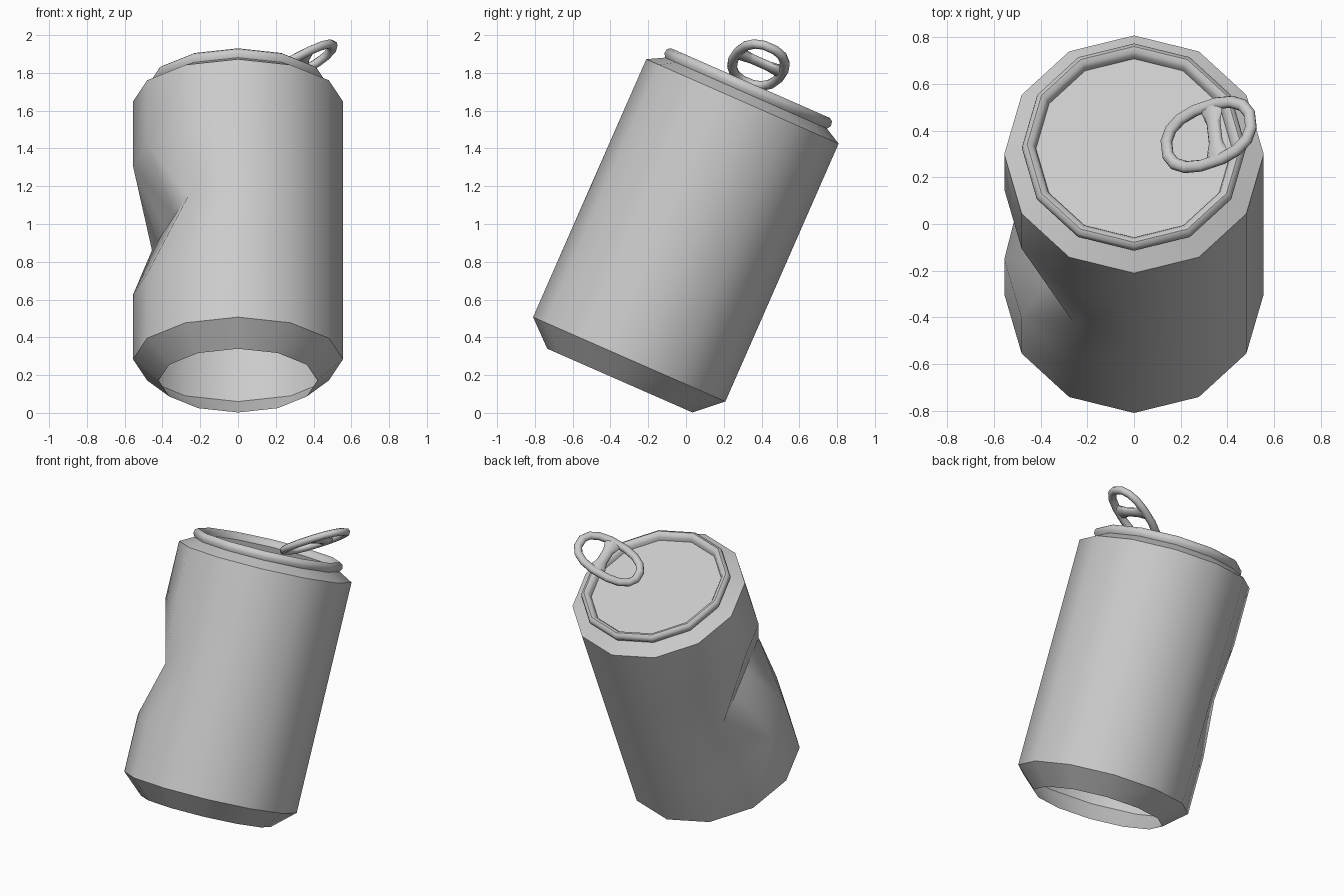
import bpy, bmesh, math
from mathutils import Matrix, Vector

if "Cube" in bpy.data.objects:
    bpy.data.objects.remove(bpy.data.objects["Cube"])

N = 12
# whole can leans back about x
LEAN = Matrix.Translation((0, -0.35, 0.171)) @ Matrix.Rotation(math.radians(-23.7), 4, 'X')


def finish(bm, name, matrix, angle=40):
    bmesh.ops.recalc_face_normals(bm, faces=bm.faces)
    me = bpy.data.meshes.new(name)
    bm.to_mesh(me)
    bm.free()
    ob = bpy.data.objects.new(name, me)
    bpy.context.collection.objects.link(ob)
    ob.matrix_world = matrix
    bpy.ops.object.select_all(action='DESELECT')
    ob.select_set(True)
    bpy.context.view_layer.objects.active = ob
    bpy.ops.object.shade_smooth_by_angle(angle=math.radians(angle))
    return ob


def lathe(bm, profile):
    rings = [[bm.verts.new((r * math.cos(2 * math.pi * i / N), r * math.sin(2 * math.pi * i / N), z))
              for i in range(N)] for r, z in profile]
    for a, b in zip(rings, rings[1:]):
        for i in range(N):
            j = (i + 1) % N
            bm.faces.new((a[i], a[j], b[j], b[i]))
    return rings


def tube(bm, pts, radii, closed, sides=8):
    n, rings = len(pts), []
    for i, p in enumerate(pts):
        nxt = pts[(i + 1) % n] if closed else pts[min(i + 1, n - 1)]
        prv = pts[i - 1] if closed else pts[max(i - 1, 0)]
        side = Vector((0, 0, 1)).cross(nxt - prv).normalized()
        rings.append([bm.verts.new(p + side * radii[i][0] * math.cos(2 * math.pi * k / sides)
                                   + Vector((0, 0, radii[i][1] * math.sin(2 * math.pi * k / sides))))
                      for k in range(sides)])
    for i in range(n if closed else n - 1):
        a, b = rings[i], rings[(i + 1) % n]
        for k in range(sides):
            m = (k + 1) % sides
            bm.faces.new((a[k], a[m], b[m], b[k]))


# body: open bottom, tapered foot, straight wall in four bands, shoulder
bm = bmesh.new()
R = 0.556
rings = lathe(bm, [(0.42, 0), (R, 0.123), (R, 0.496), (R, 0.869), (R, 1.241), (R, 1.614), (0.468, 1.662)])
low, mid, up = rings[2:5]
# dent on the left side, pushed in at the middle band
for i, d in ((5, 0.03), (6, 0.17), (7, 0.17), (8, 0.03)):
    mid[i].co.xy *= (R - d) / R
for ring in (low, up):
    for a, b in ((6, 5), (7, 8)):
        bmesh.ops.connect_verts(bm, verts=[ring[a], mid[b]])
    bmesh.ops.connect_verts(bm, verts=[ring[6], mid[7]])
finish(bm, "can_body", LEAN)

# rolled rim and recessed lid
bm = bmesh.new()
rings = lathe(bm, [(0.468, 1.662), (0.481, 1.683), (0.477, 1.708), (0.458, 1.72),
                   (0.437, 1.712), (0.425, 1.695), (0.42, 1.675)])
bm.faces.new(rings[-1])
finish(bm, "rim_and_lid", LEAN, 50)

# pull tab: rounded ring with a flared cross bar, lifted at the outer end
bm = bmesh.new()


def rounded(angle):
    c, s = math.cos(angle), math.sin(angle)
    return Vector((0.212 * math.copysign(abs(c) ** 0.85, c), 0.132 * math.copysign(abs(s) ** 0.85, s), 0))


count = 16
tube(bm, [rounded(2 * math.pi * (i + 0.5) / count) for i in range(count)], [(0.027, 0.024)] * count, True)
tube(bm, [Vector((0.03, y, 0)) for y in (-0.135, -0.095, -0.045, 0.045, 0.095, 0.135)],
     [(0.065, 0.02), (0.05, 0.022), (0.034, 0.022), (0.034, 0.022), (0.05, 0.022), (0.065, 0.02)], False)
TAB = (Matrix.Translation((0.32, 0, 1.825)) @ Matrix.Rotation(math.radians(6), 4, 'Z')
       @ Matrix.Rotation(math.radians(-31), 4, 'Y'))
finish(bm, "pull_tab", LEAN @ TAB, 70)
